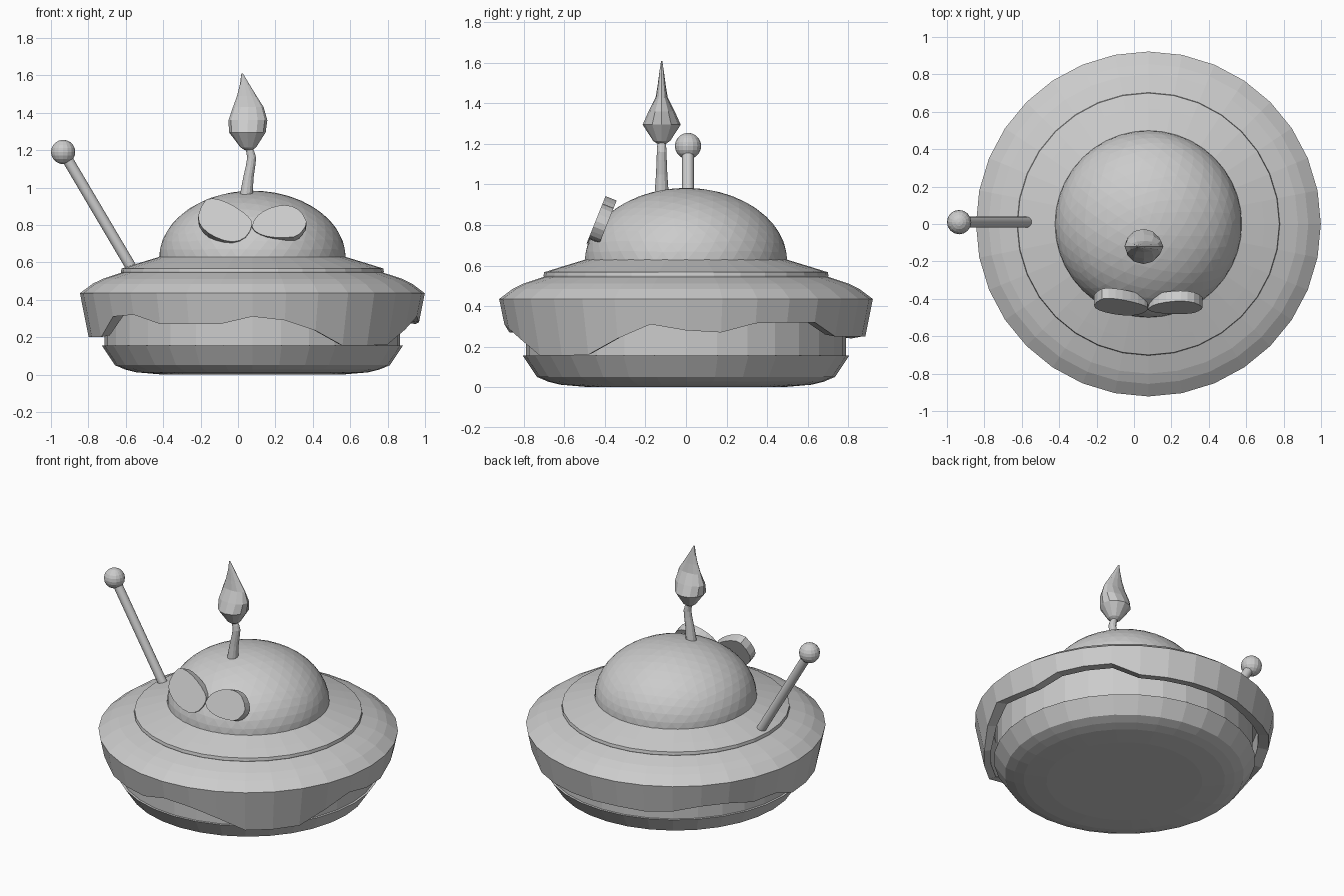
import bpy, bmesh
from math import sin, cos, pi
from mathutils import Vector

if "Cube" in bpy.data.objects:
    bpy.data.objects.remove(bpy.data.objects["Cube"])

CX = 0.077          # saucer axis
SIDES = 32


def finish(name, bm):
    bmesh.ops.recalc_face_normals(bm, faces=bm.faces)
    me = bpy.data.meshes.new(name)
    bm.to_mesh(me)
    bm.free()
    ob = bpy.data.objects.new(name, me)
    bpy.context.collection.objects.link(ob)
    return ob


def loft(name, rings, caps=True):
    """Skin a list of equal-length point rings."""
    bm = bmesh.new()
    vs = [[bm.verts.new(p) for p in ring] for ring in rings]
    n = len(vs[0])
    for a, b in zip(vs, vs[1:]):
        for i in range(n):
            j = (i + 1) % n
            bm.faces.new((a[i], a[j], b[j], b[i]))
    if caps:
        bm.faces.new(vs[0])
        bm.faces.new(vs[-1])
    return finish(name, bm)


def ring(cx, cy, z, rx, ry=None, n=SIDES):
    ry = rx if ry is None else ry
    return [(cx + rx * sin(2 * pi * i / n), cy - ry * cos(2 * pi * i / n), z)
            for i in range(n)]


def lathe(name, profile):
    return loft(name, [ring(CX, 0, z, r) for r, z in profile])


# Base: rounded underside with a stepped upper wall
lathe("base", [(0.48, 0.0), (0.62, 0.012), (0.68, 0.027), (0.735, 0.05),
               (0.805, 0.155), (0.79, 0.155), (0.79, 0.42)])

# Dripping skirt: lower edge height at each side, counted from the front
DRIP = [.31, .29, .235, .155, .155, .16, .24, .31, .28, .27, .315, .32, .32, .25, .25, .25,
        .25, .25, .24, .25, .28, .28, .25, .26, .20, .20, .20, .31, .32, .27, .27, .27]


def drip_ring(radius, lift):
    pts = []
    for i, z in enumerate(DRIP):
        a = 2 * pi * i / SIDES
        r = radius if radius else 0.92 - (0.435 - z) * 0.19
        pts.append((CX + r * sin(a), -r * cos(a), z + lift))
    return pts


loft("dripping_skirt", [
    ring(CX, 0, 0.40, 0.70), ring(CX, 0, 0.40, 0.82),
    drip_ring(0.825, 0.01), drip_ring(None, 0),
    ring(CX, 0, 0.435, 0.922), ring(CX, 0, 0.485, 0.855),
    ring(CX, 0, 0.512, 0.80), ring(CX, 0, 0.545, 0.70)])

# Upper tier
lathe("upper_tier", [(0.69, 0.50), (0.703, 0.55), (0.70, 0.567), (0.62, 0.592),
                     (0.495, 0.63)])

# Dome: upper half of a faceted sphere
bm = bmesh.new()
bmesh.ops.create_icosphere(bm, subdivisions=4, radius=1)
bmesh.ops.bisect_plane(bm, geom=bm.verts[:] + bm.edges[:] + bm.faces[:],
                       plane_co=(0, 0, -0.05), plane_no=(0, 0, 1), clear_inner=True)
for v in bm.verts:
    v.co = (CX + v.co.x * 0.5, v.co.y * 0.5, 0.62 + v.co.z * 0.363)
finish("dome", bm)


# Eyes: slanted flat plates leaning back against the dome
def eye(name, outline):
    ctrl = [Vector(p) for p in outline]
    n, pts = len(ctrl), []
    for i in range(n):      # smooth the outline
        p0, p1, p2, p3 = (ctrl[(i + k) % n] for k in (-1, 0, 1, 2))
        pts += [p1, (p1 + p2) * 0.5625 - (p0 + p3) * 0.0625]
    front = [Vector((x, -0.482 + (z - 0.73) * 0.40, z)) for x, z in pts]
    back = [p + Vector((0, 0.055, -0.022)) for p in front]
    loft(name, [front, back])


eye("left_eye", [(-.213, .85), (-.19, .785), (-.12, .735), (-.03, .71), (.04, .735),
                 (.075, .80), (.055, .845), (-.02, .90), (-.10, .935), (-.17, .935)])
eye("right_eye", [(.075, .79), (.12, .75), (.20, .733), (.30, .737), (.345, .77),
                  (.366, .82), (.32, .885), (.25, .906), (.17, .89), (.105, .85)])

# Wick: tapered bent stem
loft("wick", [ring(x, -0.12, z, r, n=12) for x, z, r in
              [(.043, .95, .035), (.055, 1.05, .028), (.068, 1.12, .025),
               (.073, 1.16, .024), (.066, 1.19, .022), (.055, 1.215, .02)]])

# Flame: round at the bottom, flattened towards the tip
loft("flame", [ring(x, -0.12, z, rx, ry, 12) for x, z, rx, ry in
               [(.055, 1.20, .02, .02), (.055, 1.215, .042, .042), (.05, 1.295, .098, .094),
                (.053, 1.36, .104, .065), (.055, 1.43, .082, .030), (.047, 1.49, .052, .020),
                (.036, 1.55, .026, .012), (.022, 1.61, .004, .003)]])

# Antenna: slanted rod with a ball
foot, tip = Vector((-.56, .01, .555)), Vector((-.935, .01, 1.19))
axis = tip - foot
bpy.ops.mesh.primitive_cylinder_add(
    vertices=16, radius=0.029, depth=axis.length, location=(foot + tip) / 2,
    rotation=axis.to_track_quat('Z', 'Y').to_euler())
bpy.context.object.name = "antenna_rod"
bpy.ops.object.shade_smooth_by_angle()
bpy.ops.mesh.primitive_uv_sphere_add(segments=16, ring_count=10, radius=0.065, location=tip)
bpy.context.object.name = "antenna_ball"
